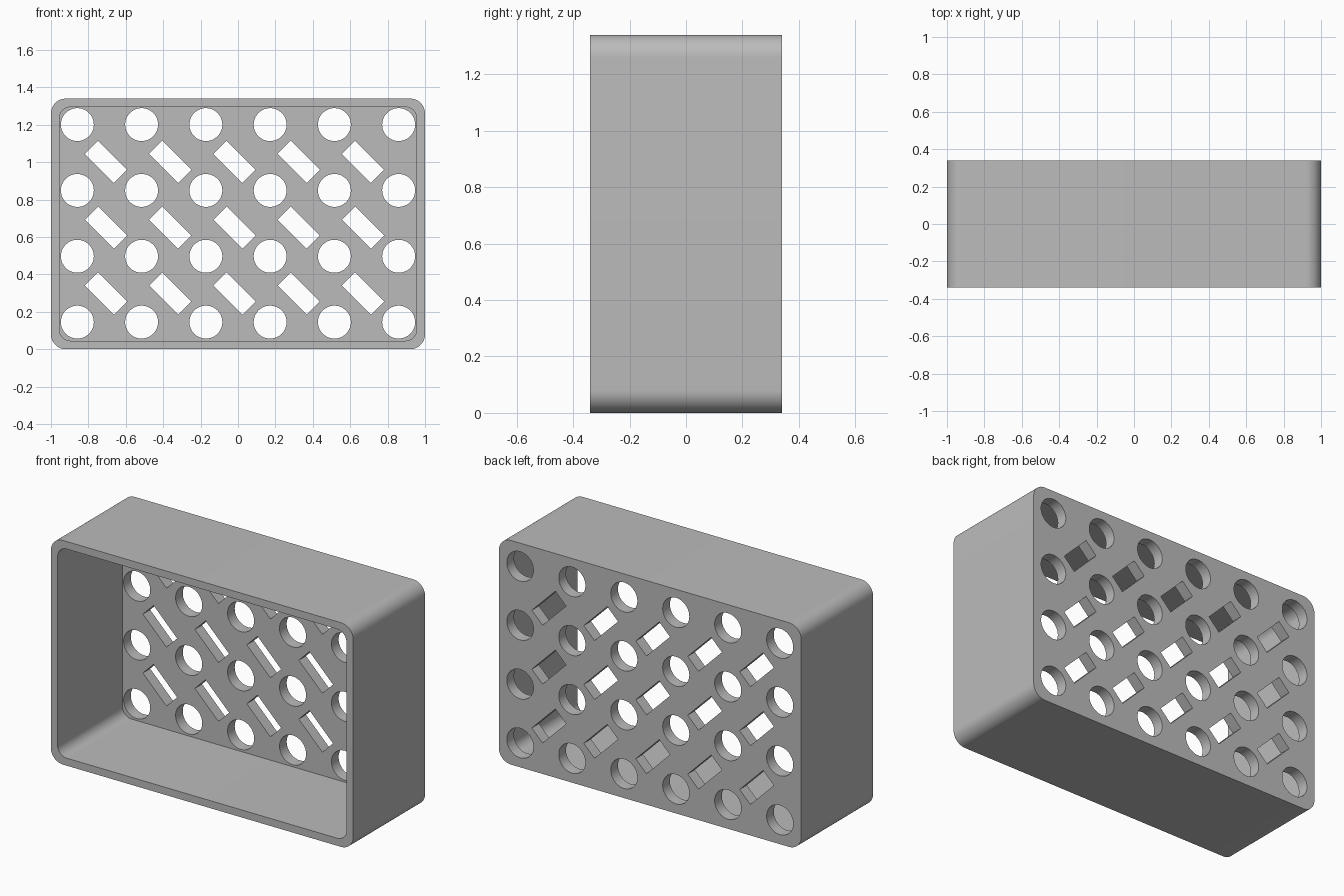
import bpy, bmesh
from math import cos, sin, pi, radians
from mathutils import Vector, Matrix

cube = bpy.data.objects.get("Cube")
if cube:
    bpy.data.objects.remove(cube, do_unlink=True)

WIDTH, DEPTH, HEIGHT = 2.0, 0.68, 1.34
WALL, BACK = 0.045, 0.068
MID = HEIGHT / 2

grey = bpy.data.materials.new("light grey plastic")
grey.use_nodes = True
colour = (0.5, 0.5, 0.5, 1)
grey.diffuse_color = colour
grey.node_tree.nodes["Principled BSDF"].inputs["Base Color"].default_value = colour


def arc(cx, cz, r, start, sweep, steps):
    return [(cx + r * cos(start + sweep * i / steps),
             cz + r * sin(start + sweep * i / steps)) for i in range(steps + 1)]


def rounded_rect(w, h, r):
    corners = [(1, 1), (-1, 1), (-1, -1), (1, -1)]
    points = []
    for i, (sx, sz) in enumerate(corners):
        points += arc(sx * (w / 2 - r), MID + sz * (h / 2 - r), r, i * pi / 2, pi / 2, 12)
    return points


def circle(cx, cz, r):
    return arc(cx, cz, r, 0, 2 * pi, 48)[:-1]


def slanted_slot(cx, cz, length, width):
    turn = Matrix.Rotation(radians(-45), 2)
    points = []
    for sx, sz in [(1, 1), (-1, 1), (-1, -1), (1, -1)]:
        p = turn @ Vector((sx * length / 2, sz * width / 2))
        points.append((cx + p.x, cz + p.y))
    return points


def prisms(name, outlines, y0, y1):
    """Extrude every outline along y into one object."""
    bm = bmesh.new()
    for outline in outlines:
        face = bm.faces.new([bm.verts.new((x, y0, z)) for x, z in outline])
        out = bmesh.ops.extrude_face_region(bm, geom=[face])["geom"]
        moved = [v for v in out if isinstance(v, bmesh.types.BMVert)]
        bmesh.ops.translate(bm, verts=moved, vec=(0, y1 - y0, 0))
    bmesh.ops.recalc_face_normals(bm, faces=bm.faces)
    mesh = bpy.data.meshes.new(name)
    bm.to_mesh(mesh)
    bm.free()
    mesh.materials.append(grey)
    obj = bpy.data.objects.new(name, mesh)
    bpy.context.collection.objects.link(obj)
    return obj


def cut(target, cutter):
    cutter.hide_render = True
    mod = target.modifiers.new("cut", "BOOLEAN")
    mod.operation = "DIFFERENCE"
    mod.solver = "EXACT"
    mod.object = cutter
    bpy.context.view_layer.objects.active = target
    bpy.ops.object.modifier_apply(modifier=mod.name)
    bpy.data.objects.remove(cutter, do_unlink=True)


# Rounded block, open at the front
holder = prisms("tube_holder_box", [rounded_rect(WIDTH, HEIGHT, 0.08)], -DEPTH / 2, DEPTH / 2)
cavity = prisms("cavity_cutter",
                [rounded_rect(WIDTH - 2 * WALL, HEIGHT - 2 * WALL, 0.06)],
                -DEPTH, DEPTH / 2 - BACK)
cut(holder, cavity)

# Round tube holes and slanted slots through the back panel
PITCH_X, PITCH_Z = 0.3436, 0.352
outlines = [circle((c - 2.5) * PITCH_X, 0.145 + r * PITCH_Z, 0.088)
            for c in range(6) for r in range(4)]
outlines += [slanted_slot(-0.706 + c * PITCH_X, 0.298 + r * PITCH_Z, 0.22, 0.10)
             for c in range(5) for r in range(3)]
cut(holder, prisms("hole_cutter", outlines, DEPTH / 2 - 2 * BACK, DEPTH))

# Smooth rounded surfaces with sharp rims
bpy.ops.object.select_all(action="DESELECT")
holder.select_set(True)
bpy.context.view_layer.objects.active = holder
bpy.ops.object.shade_smooth_by_angle(angle=radians(30))
